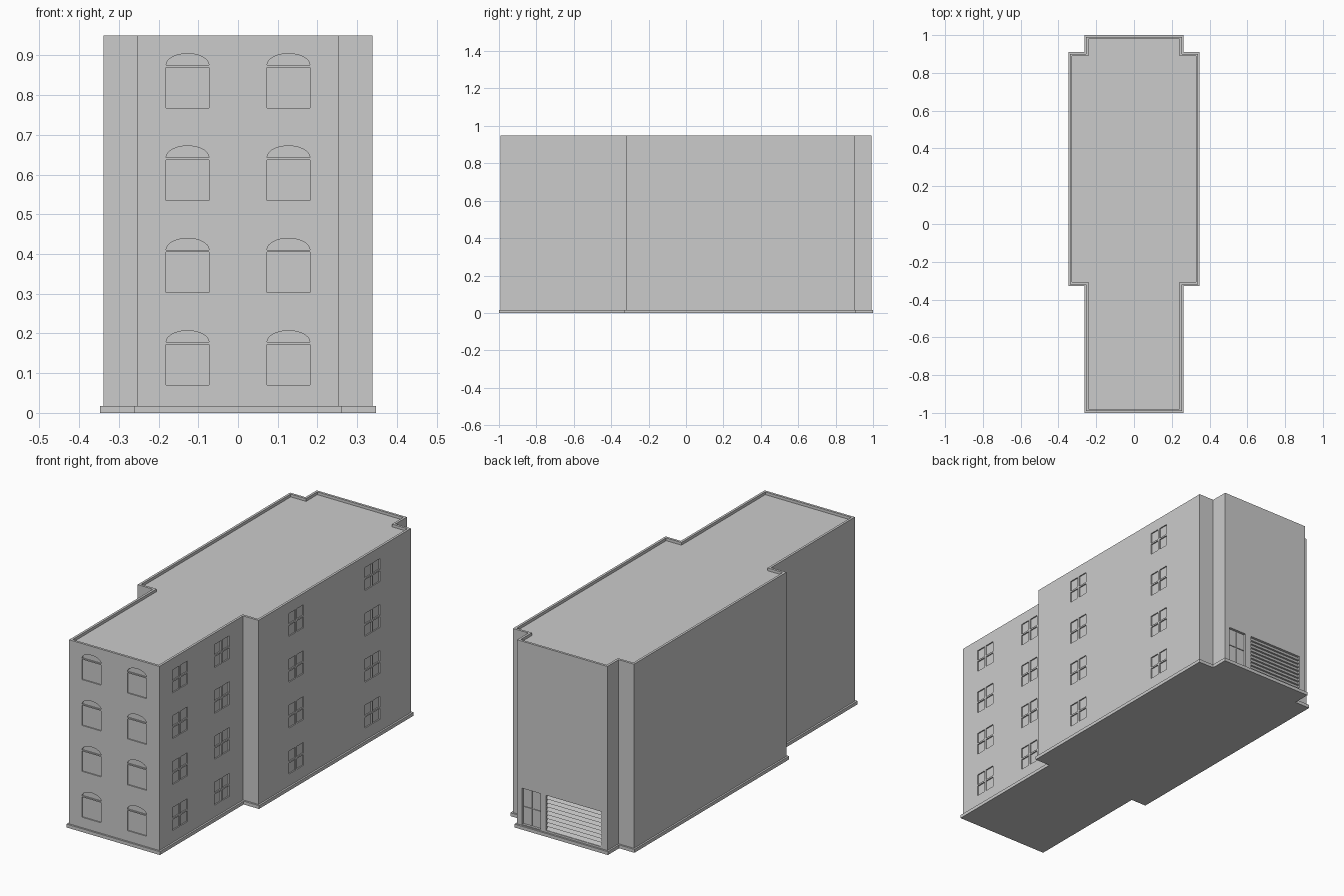
import bpy, bmesh, math
from mathutils import Vector

if "Cube" in bpy.data.objects:
    bpy.data.objects.remove(bpy.data.objects["Cube"])


def prism(bm, pts, direction):
    """Extrude a closed polygon of 3D points along a direction."""
    f = bm.faces.new([bm.verts.new(p) for p in pts])
    r = bmesh.ops.extrude_face_region(bm, geom=[f])
    bmesh.ops.translate(bm, vec=Vector(direction),
                        verts=[g for g in r["geom"] if isinstance(g, bmesh.types.BMVert)])


def box(bm, x0, x1, y0, y1, z0, z1):
    prism(bm, [(x0, y0, z0), (x1, y0, z0), (x1, y1, z0), (x0, y1, z0)], (0, 0, z1 - z0))


def finish(name, bm):
    bmesh.ops.recalc_face_normals(bm, faces=bm.faces)
    me = bpy.data.meshes.new(name)
    bm.to_mesh(me)
    bm.free()
    ob = bpy.data.objects.new(name, me)
    bpy.context.collection.objects.link(ob)
    return ob


def footprint(d, z):
    """Stepped plan of the building, grown outwards by d."""
    n, w = 0.253 + d, 0.339 + d
    half = [(n, -0.991 - d), (n, -0.32 - d), (w, -0.32 - d),
            (w, 0.901 + d), (n, 0.901 + d), (n, 0.991 + d)]
    pts = half + [(-x, y) for x, y in reversed(half)]
    return [(x, y, z) for x, y in pts]


FRONT, BACK = -0.991, 0.991
ROW = 0.2325
DEPTH = 0.006

# Plinth
bm = bmesh.new()
prism(bm, footprint(0.009, 0), (0, 0, 0.017))
finish("plinth", bm)

# Main walls
bm = bmesh.new()
prism(bm, footprint(0, 0.017), (0, 0, 0.933))
walls = finish("walls", bm)

# Openings to cut: roof well behind the parapet
bm = bmesh.new()
prism(bm, footprint(-0.012, 0.936), (0, 0, 0.1))

for row in range(4):
    z = row * ROW
    # Front windows with arched transoms
    for cx in (-0.127, 0.127):
        box(bm, cx - 0.054, cx + 0.054, FRONT - 0.02, FRONT + DEPTH, z + 0.07, z + 0.172)
        arch = [(cx + 0.054 * math.cos(a), FRONT - 0.02, z + 0.178 + 0.029 * math.sin(a))
                for a in (math.pi * i / 14 for i in range(15))]
        prism(bm, arch, (0, 0.02 + DEPTH, 0))
    # Four-pane windows on the right side
    for cy, wall_x in ((-0.825, 0.253), (-0.49, 0.253), (-0.018, 0.339), (0.592, 0.339)):
        for sy in (-1, 1):
            for sz in (-1, 1):
                y, zc = cy + sy * 0.032, z + 0.136 + sz * 0.031
                box(bm, wall_x - DEPTH, wall_x + 0.02,
                    y - 0.027, y + 0.027, zc - 0.027, zc + 0.027)

# Rear entrance and garage openings
box(bm, 0.123, 0.225, BACK - 0.013, BACK + 0.02, 0.022, 0.205)
box(bm, -0.22, 0.09, BACK - 0.013, BACK + 0.02, 0.027, 0.205)
cutter = finish("opening_cutter", bm)
cutter.hide_render = True

mod = walls.modifiers.new("openings", "BOOLEAN")
mod.operation = "DIFFERENCE"
mod.solver = "EXACT"
mod.object = cutter
bpy.context.view_layer.objects.active = walls
walls.select_set(True)
bpy.ops.object.modifier_apply(modifier=mod.name)
bpy.data.objects.remove(cutter)

# Double door leaves with upper and lower panels
bm = bmesh.new()
for x0 in (0.126, 0.176):
    for z0, z1 in ((0.024, 0.11), (0.114, 0.202)):
        box(bm, x0, x0 + 0.046, BACK - 0.014, BACK - 0.009, z0, z1)
finish("entrance_door_panels", bm)

# Sloping garage shutter slats
bm = bmesh.new()
count, bottom, top = 9, 0.027, 0.205
step = (top - bottom) / count
for i in range(count):
    z = bottom + i * step
    prism(bm, [(-0.22, BACK - 0.014, z), (-0.22, BACK - 0.003, z),
               (-0.22, BACK - 0.014, z + step * 0.97)], (0.31, 0, 0))
finish("garage_shutter", bm)
